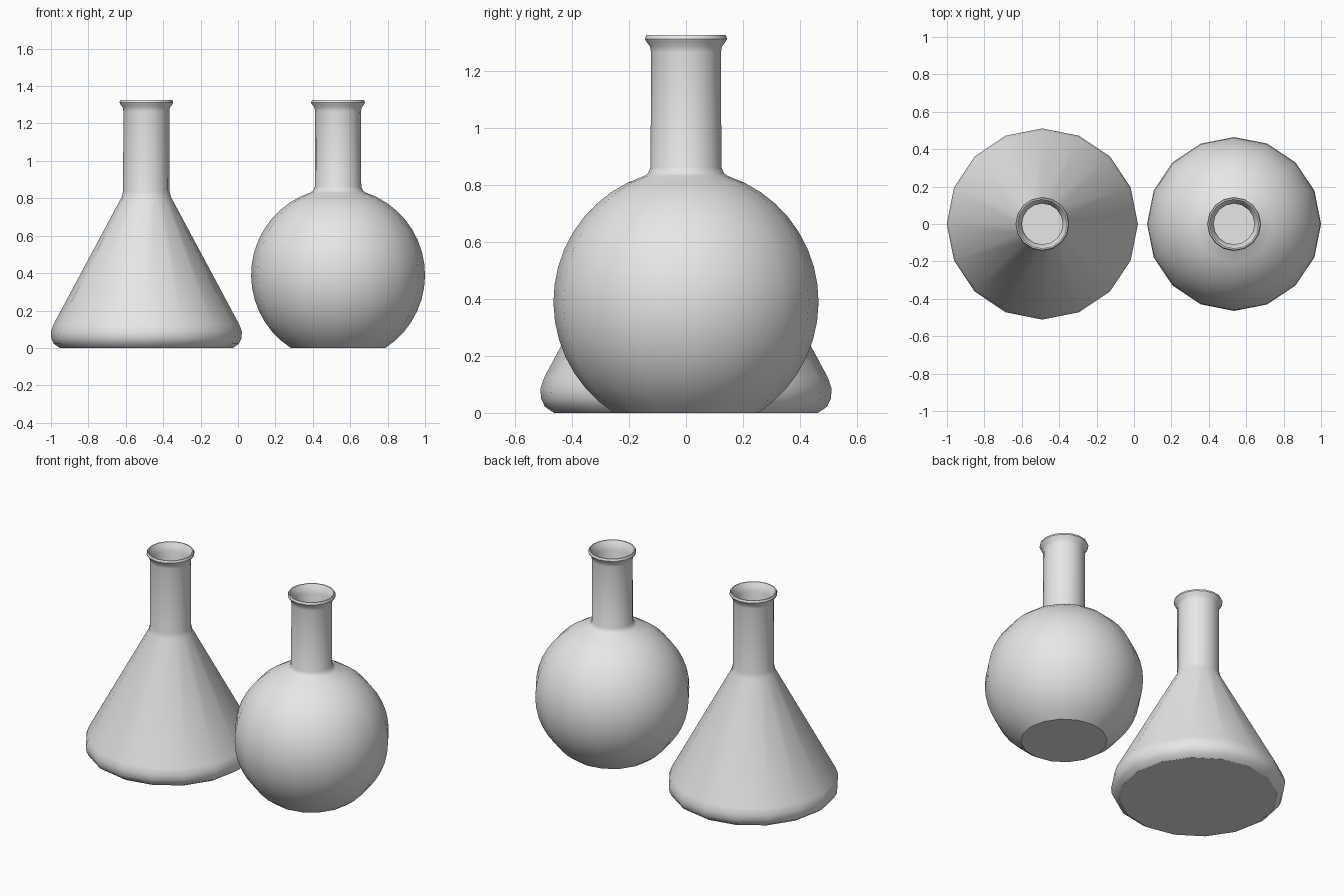
import bpy, bmesh, math

if "Cube" in bpy.data.objects:
    bpy.data.objects.remove(bpy.data.objects["Cube"])

SIDES = 16

glass = bpy.data.materials.new("grey_glass")
glass.diffuse_color = (0.8, 0.8, 0.8, 1.0)
glass.use_nodes = True
glass.node_tree.nodes["Principled BSDF"].inputs["Base Color"].default_value = glass.diffuse_color


def lathe(name, profile, x):
    """Spin (radius, height) points round a vertical axis; both ends lie flat and closed."""
    bm = bmesh.new()
    rings = []
    for r, z in profile:
        rings.append([bm.verts.new((r * math.cos(2 * math.pi * i / SIDES),
                                    r * math.sin(2 * math.pi * i / SIDES), z))
                      for i in range(SIDES)])
    for a, b in zip(rings, rings[1:]):
        for i in range(SIDES):
            j = (i + 1) % SIDES
            bm.faces.new((a[i], a[j], b[j], b[i]))
    bm.faces.new(rings[0][::-1])   # underside
    bm.faces.new(rings[-1])        # inner floor
    me = bpy.data.meshes.new(name)
    bm.to_mesh(me)
    bm.free()
    me.materials.append(glass)
    ob = bpy.data.objects.new(name, me)
    ob.location.x = x
    bpy.context.collection.objects.link(ob)
    bpy.ops.object.select_all(action='DESELECT')
    ob.select_set(True)
    bpy.context.view_layer.objects.active = ob
    bpy.ops.object.shade_smooth_by_angle(angle=math.radians(31))
    return ob


def arc(radius, centre, z0, z1, steps):
    """Points along a ball's side from height z0 to z1."""
    a0 = math.asin((z0 - centre) / radius)
    a1 = math.asin((z1 - centre) / radius)
    angles = [a0 + (a1 - a0) * k / steps for k in range(steps + 1)]
    return [(radius * math.cos(a), centre + radius * math.sin(a)) for a in angles]


# Flared lip, running from the outer neck over the rim into the inner neck
lip = [(0.123, 1.265), (0.126, 1.285), (0.139, 1.302), (0.144, 1.312),
       (0.139, 1.325), (0.132, 1.325), (0.118, 1.300), (0.109, 1.270)]

# Conical flask: rounded foot, straight cone, neck, lip, inside wall
cone_outer = [(0.463, 0), (0.495, 0.022), (0.508, 0.05), (0.511, 0.085),
              (0.497, 0.125), (0.131, 0.808), (0.124, 0.84)]
cone_inner = [(0.109, 0.84), (0.115, 0.80), (0.478, 0.12), (0.485, 0.06), (0.455, 0.02)]
lathe("conical_flask", cone_outer + lip + cone_inner, -0.49)

# Round flask: ball body cut flat below, small collar, neck, lip, inside wall
ball_outer = arc(0.465, 0.39, 0.0, 0.832, 16) + [(0.133, 0.841), (0.124, 0.862)]
ball_inner = [(0.109, 0.85)] + arc(0.445, 0.39, 0.815, 0.02, 12)
lathe("round_flask", ball_outer + lip + ball_inner, 0.535)
